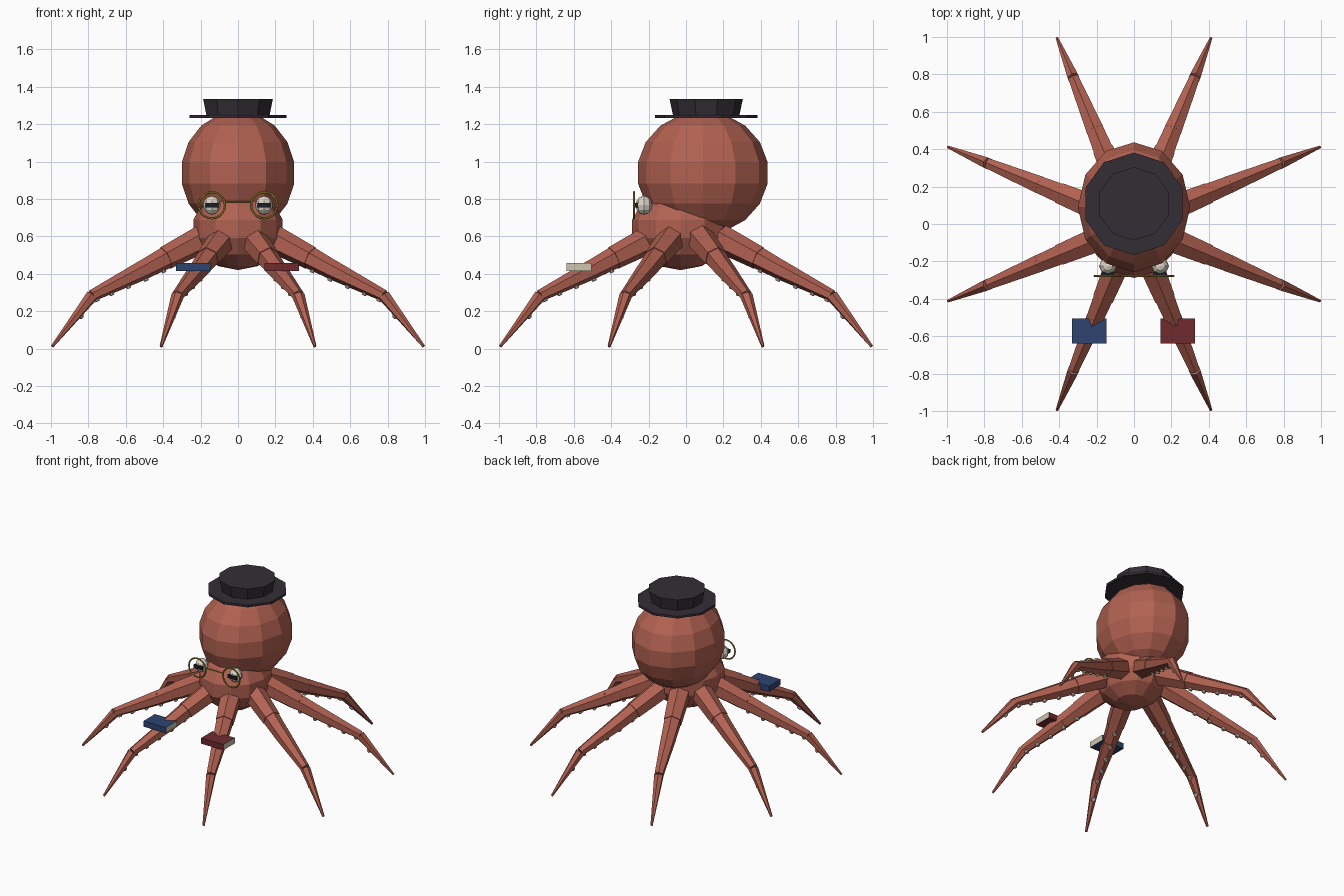
import bpy
import math
from mathutils import Vector, Matrix

cube = bpy.data.objects.get("Cube")
if cube:
    bpy.data.objects.remove(cube)


def material(name, color):
    m = bpy.data.materials.new(name)
    m.use_nodes = True
    m.diffuse_color = (*color, 1)
    bsdf = next(n for n in m.node_tree.nodes if n.type == 'BSDF_PRINCIPLED')
    bsdf.inputs["Base Color"].default_value = (*color, 1)
    return m


SKIN = material("coral skin", (0.44, 0.12, 0.082))
SUCKER = material("pale sucker", (0.6, 0.46, 0.39))
HAT = material("charcoal felt", (0.034, 0.026, 0.036))
WHITE = material("eye white", (0.7, 0.66, 0.56))
BLACK = material("pupil black", (0.012, 0.012, 0.018))
GOLD = material("brass", (0.4, 0.28, 0.04))
BLUE = material("blue cover", (0.026, 0.058, 0.165))
RED = material("red cover", (0.16, 0.024, 0.028))
PAGES = material("cream pages", (0.62, 0.56, 0.43))


def finish(name, mat):
    ob = bpy.context.object
    ob.name = name
    ob.data.materials.append(mat)
    return ob


def ball(name, loc, size, mat, segments, rings):
    bpy.ops.mesh.primitive_uv_sphere_add(segments=segments, ring_count=rings, radius=1, location=loc)
    bpy.context.object.scale = size
    return finish(name, mat)


def box(name, loc, size, mat):
    bpy.ops.mesh.primitive_cube_add(size=1, location=loc)
    ob = finish(name, mat)
    ob.data.transform(Matrix.Diagonal((*size, 1)))
    return ob


def cone(name, a, b, r1, r2, mat, sides):
    """Tapered prism running from point a to point b."""
    a, b = Vector(a), Vector(b)
    bpy.ops.mesh.primitive_cone_add(vertices=sides, radius1=r1, radius2=r2,
                                    depth=(b - a).length, location=(a + b) / 2)
    bpy.context.object.rotation_euler = (b - a).to_track_quat('Z', 'Y').to_euler()
    return finish(name, mat)


# Body
ball("mantle", (0, 0.09, 0.94), (0.305, 0.352, 0.33), SKIN, 12, 9)
ball("head", (0, -0.03, 0.64), (0.245, 0.265, 0.22), SKIN, 12, 7)

# Hat with a crown that flares towards the top
cone("hat_brim", (0, 0.108, 1.234), (0, 0.108, 1.25), 0.274, 0.274, HAT, 10)
cone("hat_crown", (0, 0.108, 1.25), (0, 0.108, 1.335), 0.178, 0.196, HAT, 10)

# Eyes and spectacles
for side, s in (("left", 1), ("right", -1)):
    x = 0.14 * s
    ball(side + "_eye", (x, -0.225, 0.767), (0.047, 0.045, 0.05), WHITE, 8, 6)
    box(side + "_pupil", (x, -0.264, 0.767), (0.07, 0.016, 0.025), BLACK)
    bpy.ops.mesh.primitive_torus_add(major_radius=0.07, minor_radius=0.006, major_segments=20,
                                     minor_segments=6, location=(x, -0.278, 0.767),
                                     rotation=(math.pi / 2, 0, 0))
    finish(side + "_lens_rim", GOLD)
cone("spectacle_bridge", (-0.07, -0.278, 0.783), (0.07, -0.278, 0.783), 0.005, 0.005, GOLD, 6)

# Tentacles: (reach, height) joints, with the start and end radius of each segment
JOINTS = [(0.2, 0.59), (0.42, 0.485), (0.54, 0.425), (0.845, 0.283), (1.075, 0.012)]
RADII = [(0.076, 0.064), (0.06, 0.053), (0.054, 0.032), (0.034, 0.008)]
SUCKERS = [(1, 0.3), (2, 0.05), (2, 0.37), (2, 0.68), (2, 0.95), (3, 0.35)]

for k in range(8):
    angle = math.radians(22.5 + 45 * k)
    out = Vector((math.cos(angle), math.sin(angle), 0))
    points = [out * r + Vector((0, 0, z)) for r, z in JOINTS]
    for i, (r1, r2) in enumerate(RADII):
        cone(f"tentacle_{k + 1}_segment_{i + 1}", points[i], points[i + 1], r1, r2, SKIN, 6)
    for n, (i, t) in enumerate(SUCKERS):
        along = points[i + 1] - points[i]
        down = along.cross(Vector((-out.y, out.x, 0))).normalized()
        if down.z > 0:
            down = -down
        r = RADII[i][0] + (RADII[i][1] - RADII[i][0]) * t
        foot = points[i] + along * t + down * r * 0.8
        cone(f"tentacle_{k + 1}_sucker_{n + 1}", foot, foot + down * (r * 0.2 + 0.008),
             0.016, 0.013, SUCKER, 8)

# Books: the fore edge on +x shows the pages
for name, x, cover in (("blue_book", -0.24, BLUE), ("red_book", 0.235, RED)):
    book = box(name, (x, -0.572, 0.436), (0.184, 0.134, 0.042), cover)
    book.data.materials.append(PAGES)
    for face in book.data.polygons:
        face.material_index = int(face.normal.x > 0.5)
